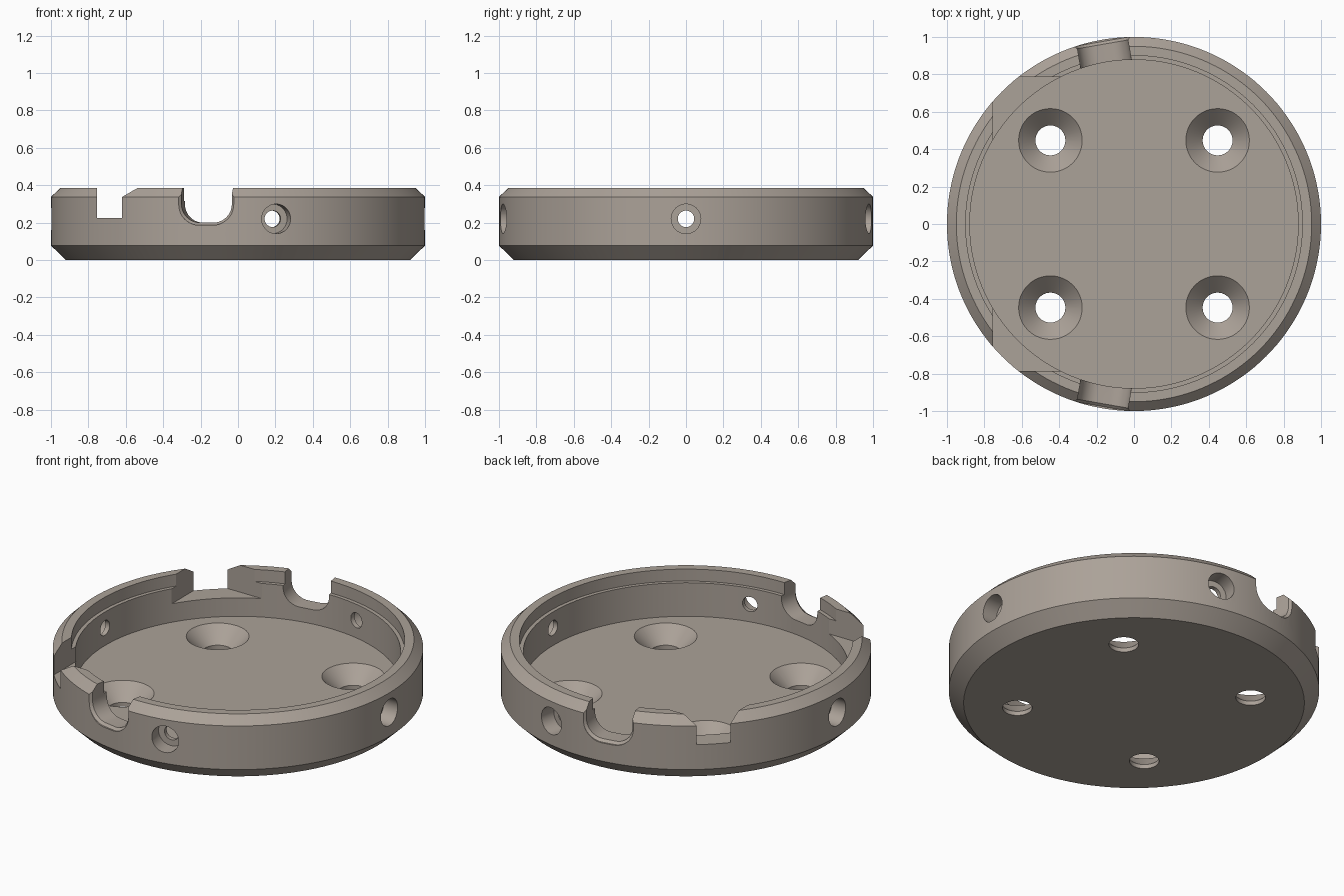
import bpy, bmesh
from math import sin, cos, pi, radians
from mathutils import Matrix, Vector

if "Cube" in bpy.data.objects:
    bpy.data.objects.remove(bpy.data.objects["Cube"])


def loft(name, rings, matrix=Matrix()):
    """Closed solid skinned through rings of equal point count."""
    bm = bmesh.new()
    loops = [[bm.verts.new(matrix @ Vector(p)) for p in ring] for ring in rings]
    n = len(loops[0])
    for a, b in zip(loops, loops[1:]):
        for i in range(n):
            j = (i + 1) % n
            bm.faces.new((a[i], a[j], b[j], b[i]))
    bm.faces.new(loops[0][::-1])
    bm.faces.new(loops[-1])
    bmesh.ops.recalc_face_normals(bm, faces=bm.faces)
    mesh = bpy.data.meshes.new(name)
    bm.to_mesh(mesh)
    bm.free()
    obj = bpy.data.objects.new(name, mesh)
    bpy.context.collection.objects.link(obj)
    return obj


def lathe(name, profile, sides, matrix=Matrix()):
    rings = [[(r * cos(2 * pi * i / sides), r * sin(2 * pi * i / sides), z)
              for i in range(sides)] for r, z in profile]
    return loft(name, rings, matrix)


def radial(angle, z):
    """Turns local z into an outward direction in plan, local -x into up."""
    return (Matrix.Translation((0, 0, z)) @ Matrix.Rotation(radians(angle), 4, 'Z')
            @ Matrix.Rotation(pi / 2, 4, 'Y'))


def cut(target, cutter):
    cutter.hide_render = True
    mod = target.modifiers.new("cut", 'BOOLEAN')
    mod.operation = 'DIFFERENCE'
    mod.solver = 'EXACT'
    mod.object = cutter
    bpy.context.view_layer.objects.active = target
    bpy.ops.object.modifier_apply(modifier=mod.name)
    bpy.data.objects.remove(cutter)


# Round tray: chamfered outside, stepped lip inside, flat floor
tray = lathe("round_base_tray", [
    (0.92, 0), (1, 0.077), (1, 0.337), (0.95, 0.386), (0.9, 0.386),
    (0.9, 0.315), (0.878, 0.315), (0.878, 0.115)], 144)

# Warm grey-brown finish
finish = bpy.data.materials.new("warm_grey")
finish.diffuse_color = (0.41, 0.36, 0.315, 1)
finish.use_nodes = True
finish.node_tree.nodes["Principled BSDF"].inputs["Base Color"].default_value = finish.diffuse_color
tray.data.materials.append(finish)

# Countersunk floor holes
for x in (-0.447, 0.447):
    for y in (-0.447, 0.447):
        cut(tray, lathe("floor_hole_cutter", [
            (0.08, -0.1), (0.08, 0.025), (0.17, 0.115), (0.17, 0.2)], 48,
            Matrix.Translation((x, y, 0))))

# Counterbored holes through the wall
for angle in (0, 180, 78.2, -78.2):
    cut(tray, lathe("wall_hole_cutter", [
        (0.044, 0.8), (0.044, 0.905), (0.079, 0.905), (0.079, 1.1)], 40,
        radial(angle, 0.22)))

# Rectangular pocket that breaks through the wall at two corners
x0, x1, y0 = -0.753, 0.2, 0.785
cut(tray, loft("pocket_cutter", [
    [(x0, -y0, z), (x1, -y0, z), (x1, y0, z), (x0, y0, z)] for z in (0.225, 0.6)]))


# Round-bottomed cable notches with a small outer chamfer
def notch_ring(dist, grow):
    half, rad = 0.137 + grow, 0.1 + grow
    pts = [(0.6, -half)]
    for c, start in ((-(half - rad), pi), (half - rad, 1.5 * pi)):
        for i in range(11):
            a = start + i * pi / 20
            pts.append((0.3 + rad * sin(a), c + rad * cos(a)))
    pts.append((0.6, half))
    return [(-z, w, dist) for z, w in pts]


for angle in (99.9, -99.9):
    cut(tray, loft("notch_cutter", [
        notch_ring(0.8, 0), notch_ring(0.975, 0), notch_ring(0.99, 0.014),
        notch_ring(1.1, 0.014)], radial(angle, 0)))

# Smooth the curved walls, keep hard edges
bpy.ops.object.select_all(action='DESELECT')
tray.select_set(True)
bpy.context.view_layer.objects.active = tray
bpy.ops.object.shade_smooth_by_angle(angle=radians(25))
